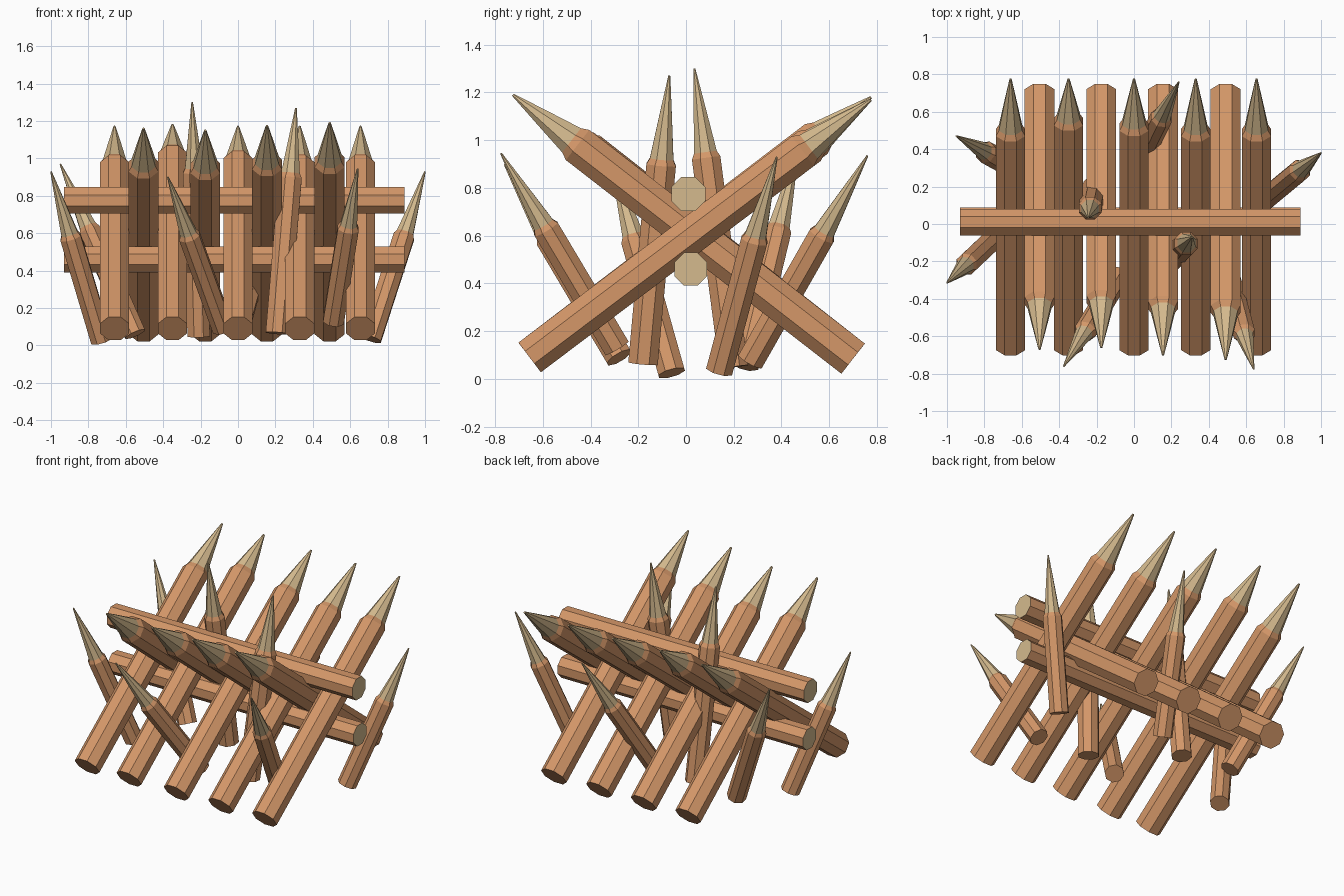
import bpy, bmesh, math
from mathutils import Vector

if "Cube" in bpy.data.objects:
    bpy.data.objects.remove(bpy.data.objects["Cube"])


def material(name, rgb):
    m = bpy.data.materials.new(name)
    m.diffuse_color = (*rgb, 1.0)
    m.use_nodes = True
    m.node_tree.nodes["Principled BSDF"].inputs["Base Color"].default_value = m.diffuse_color
    return m


BARK = material("warm_bark", (0.66, 0.31, 0.14))
CUT = material("pale_cut_wood", (0.66, 0.49, 0.27))
SIDES = 8


def loft(name, rings, side_hint, cut_from, cut_caps):
    """Skin octagon rings (centre, apothem) with flats aligned to side_hint."""
    axis = (rings[-1][0] - rings[0][0]).normalized()
    u = (side_hint - axis * side_hint.dot(axis)).normalized()
    v = axis.cross(u)
    bm = bmesh.new()
    loops = []
    for centre, apothem in rings:
        r = apothem / math.cos(math.pi / SIDES)
        loop = []
        for i in range(SIDES):
            a = 2 * math.pi * (i + 0.5) / SIDES
            loop.append(bm.verts.new(centre + r * (math.cos(a) * u + math.sin(a) * v)))
        loops.append(loop)
    for k in range(len(loops) - 1):
        for i in range(SIDES):
            j = (i + 1) % SIDES
            f = bm.faces.new((loops[k][i], loops[k][j], loops[k + 1][j], loops[k + 1][i]))
            f.material_index = 1 if k >= cut_from else 0
    start = bm.faces.new(list(reversed(loops[0])))
    end = bm.faces.new(loops[-1])
    start.material_index = 1 if cut_caps else 0
    end.material_index = 1
    mesh = bpy.data.meshes.new(name)
    bm.to_mesh(mesh)
    bm.free()
    mesh.materials.append(BARK)
    mesh.materials.append(CUT)
    ob = bpy.data.objects.new(name, mesh)
    bpy.context.collection.objects.link(ob)
    return ob


def stake(name, base, tip, r, shoulder):
    """Bark shaft, short chamfer, then a pale sharpened point."""
    base, tip = Vector(base), Vector(tip)
    d = (tip - base).normalized()
    s = base.lerp(tip, shoulder)
    c = s + d * r * 0.4
    rings = [(base, r), (s, r), (c, r * 0.8),
             (c.lerp(tip, 0.5), r * 0.44), (tip, r * 0.07)]
    return loft(name, rings, Vector((1, 0, 0)), 2, False)


# Main row leaning backward: x, tip z, shoulder fraction
for i, (x, tz, sh) in enumerate([(-0.66, 1.17, 0.80), (-0.35, 1.18, 0.84), (0.0, 1.17, 0.82),
                                 (0.33, 1.17, 0.80), (0.655, 1.17, 0.80)]):
    stake(f"back_leaning_stake_{i + 1}", (x, -0.655, 0.09), (x, 0.775, tz), 0.078, sh)

# Main row leaning forward: x, tip y, tip z
for i, (x, ty, tz) in enumerate([(-0.505, -0.67, 1.16), (-0.175, -0.66, 1.15),
                                 (0.155, -0.70, 1.175), (0.49, -0.725, 1.19)]):
    stake(f"front_leaning_stake_{i + 1}", (x, 0.70, 0.085), (x, ty, tz), 0.08, 0.81)

# Two near-upright stakes in the middle
stake("upright_stake_front", (0.21, -0.18, 0.065), (0.31, -0.07, 1.27), 0.062, 0.69)
stake("upright_stake_back", (-0.21, 0.20, 0.05), (-0.245, 0.035, 1.30), 0.06, 0.70)

# Small stakes splayed outward round the edge
SPLAYED = [((-0.73, -0.06, 0.025), (-1.0, -0.315, 0.93)),
           ((-0.55, 0.25, 0.06), (-0.95, 0.47, 0.97)),
           ((0.71, 0.14, 0.035), (1.0, 0.38, 0.93)),
           ((0.51, -0.29, 0.13), (0.64, -0.775, 0.945)),
           ((-0.08, -0.28, 0.09), (-0.375, -0.76, 0.90)),
           ((0.0, 0.27, 0.075), (0.24, 0.76, 0.935))]
for i, (base, tip) in enumerate(SPLAYED):
    stake(f"splayed_stake_{i + 1}", base, tip, 0.056, 0.61)

# Two horizontal rails with pale sawn ends
for name, y, z, r in [("upper_rail", 0.01, 0.775, 0.071), ("lower_rail", 0.02, 0.46, 0.069)]:
    rings = [(Vector((-0.93, y, z)), r), (Vector((0.89, y, z)), r)]
    loft(name, rings, Vector((0, 1, 0)), 9, True)
